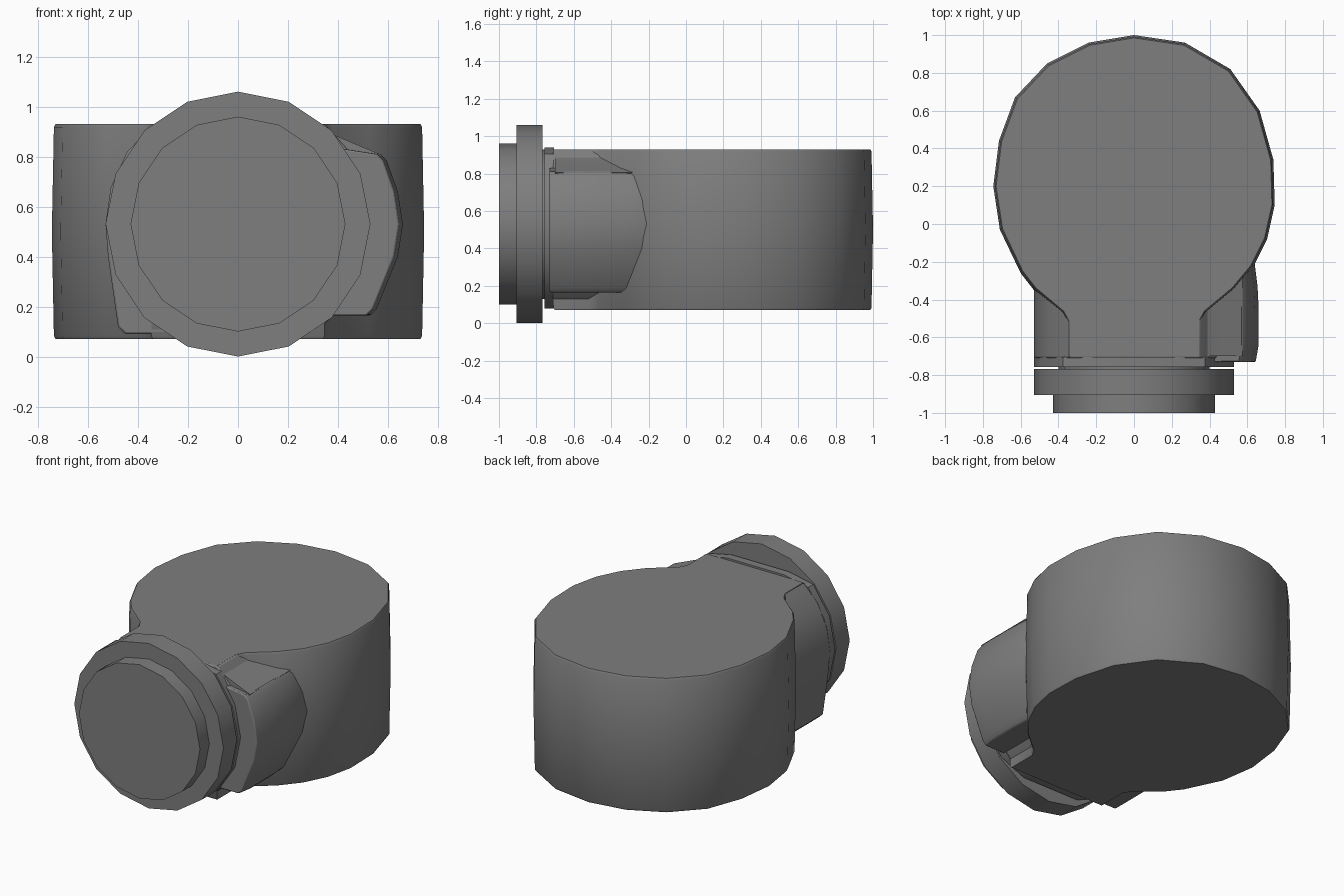
import bpy, bmesh
from math import sin, cos, pi, radians

if "Cube" in bpy.data.objects:
    bpy.data.objects.remove(bpy.data.objects["Cube"])

ZC = 0.53  # height of the neck axis

dark = bpy.data.materials.new("dark_grey")
dark.diffuse_color = (0.21, 0.21, 0.21, 1)
dark.use_nodes = True
dark.node_tree.nodes["Principled BSDF"].inputs["Base Color"].default_value = dark.diffuse_color


def loft(name, rings, bevel=0.0, angle=35):
    """Skin a list of equal-length rings of 3D points and cap both ends."""
    bm = bmesh.new()
    vs = [[bm.verts.new(p) for p in r] for r in rings]
    n = len(rings[0])
    for a, b in zip(vs, vs[1:]):
        for i in range(n):
            j = (i + 1) % n
            bm.faces.new((a[i], a[j], b[j], b[i]))
    bm.faces.new(vs[0][::-1])
    bm.faces.new(vs[-1])
    bmesh.ops.recalc_face_normals(bm, faces=bm.faces)
    me = bpy.data.meshes.new(name)
    bm.to_mesh(me)
    bm.free()
    me.materials.append(dark)
    ob = bpy.data.objects.new(name, me)
    bpy.context.collection.objects.link(ob)
    bpy.ops.object.select_all(action='DESELECT')
    ob.select_set(True)
    bpy.context.view_layer.objects.active = ob
    bpy.ops.object.shade_smooth_by_angle(angle=radians(angle))
    if bevel:
        m = ob.modifiers.new("edge_bevel", 'BEVEL')
        m.width = bevel
        m.segments = 2
        m.limit_method = 'ANGLE'
        m.angle_limit = radians(40)
    return ob


def circle(r, n=16):
    return [(r * sin(2 * pi * i / n), ZC + r * cos(2 * pi * i / n)) for i in range(n)]


def along_y(profile, ys):
    return [[(x, y, z) for x, z in profile] for y in ys]


# Round housing with the narrow neck strip, slightly barrelled in height
outline = [(0, 1), (0.27, 0.96), (0.51, 0.82), (0.665, 0.6), (0.738, 0.34),
           (0.745, 0.1), (0.705, -0.08), (0.63, -0.23), (0.53, -0.35),
           (0.38, -0.475), (0.35, -0.53), (0.35, -0.72),
           (-0.35, -0.72), (-0.35, -0.53), (-0.38, -0.475), (-0.53, -0.35),
           (-0.60, -0.26), (-0.71, -0.03), (-0.745, 0.2), (-0.715, 0.44),
           (-0.63, 0.67), (-0.46, 0.85), (-0.24, 0.96)]
levels = [(0.07, 0.98), (0.082, 0.989), (0.5, 1), (0.918, 0.989), (0.93, 0.98)]
loft("housing_body",
     [[(x * s, 0.25 + (y - 0.25) * s, z) for x, y in outline] for z, s in levels])

# Neck: round section cut flat above and below, squared lower left corner
arc = [(0.53 * sin(radians(a)), ZC + 0.53 * cos(radians(a))) for a in range(41, 140, 14)]
left = [(-0.30, 0.09), (-0.45, 0.09), (-0.48, 0.12), (-0.52, 0.40), (-0.53, 0.53)]
upper = [(-0.53 * cos(radians(a)), ZC + 0.53 * sin(radians(a))) for a in (16, 33)]
neck = arc + [(0.30, 0.09)] + left + upper + [(-0.34, 0.929)]
loft("neck", along_y(neck, (-0.71, -0.2)), bevel=0.008)

# Collar ring clipped flat at top and bottom
collar = [(x, min(0.94, max(0.08, z))) for x, z in circle(0.53)]
loft("neck_collar", along_y(collar, (-0.757, -0.705)))

# Side bulge on the right of the neck, blending into the housing
bulge = [(0.44, 0.83), (0.57, 0.81), (0.595, 0.785), (0.64, 0.66),
         (0.66, 0.53), (0.64, 0.40), (0.555, 0.19), (0.53, 0.165), (0.42, 0.165),
         (0.30, 0.165)]
stations = ((-0.73, 0.016), (-0.64, 0), (-0.45, 0), (-0.33, 0.006), (-0.2, 0.022), (-0.05, 0.07))
loft("side_bulge", [[(x - d, y, z) for x, z in bulge] for y, d in stations], bevel=0.006)

# Sloped shoulder joining the neck top to the bulge
shoulder = [(0.32, 0.925), (0.365, 0.895), (0.46, 0.855), (0.575, 0.807), (0.40, 0.60)]
loft("bulge_shoulder", along_y(shoulder, (-0.70, -0.2)))

# Joint core, flange and end cap
loft("joint_core", along_y(circle(0.40), (-0.78, -0.74)))
loft("flange", along_y(circle(0.53), (-0.905, -0.768)))
loft("end_cap", along_y(circle(0.43), (-1.0, -0.89)))
